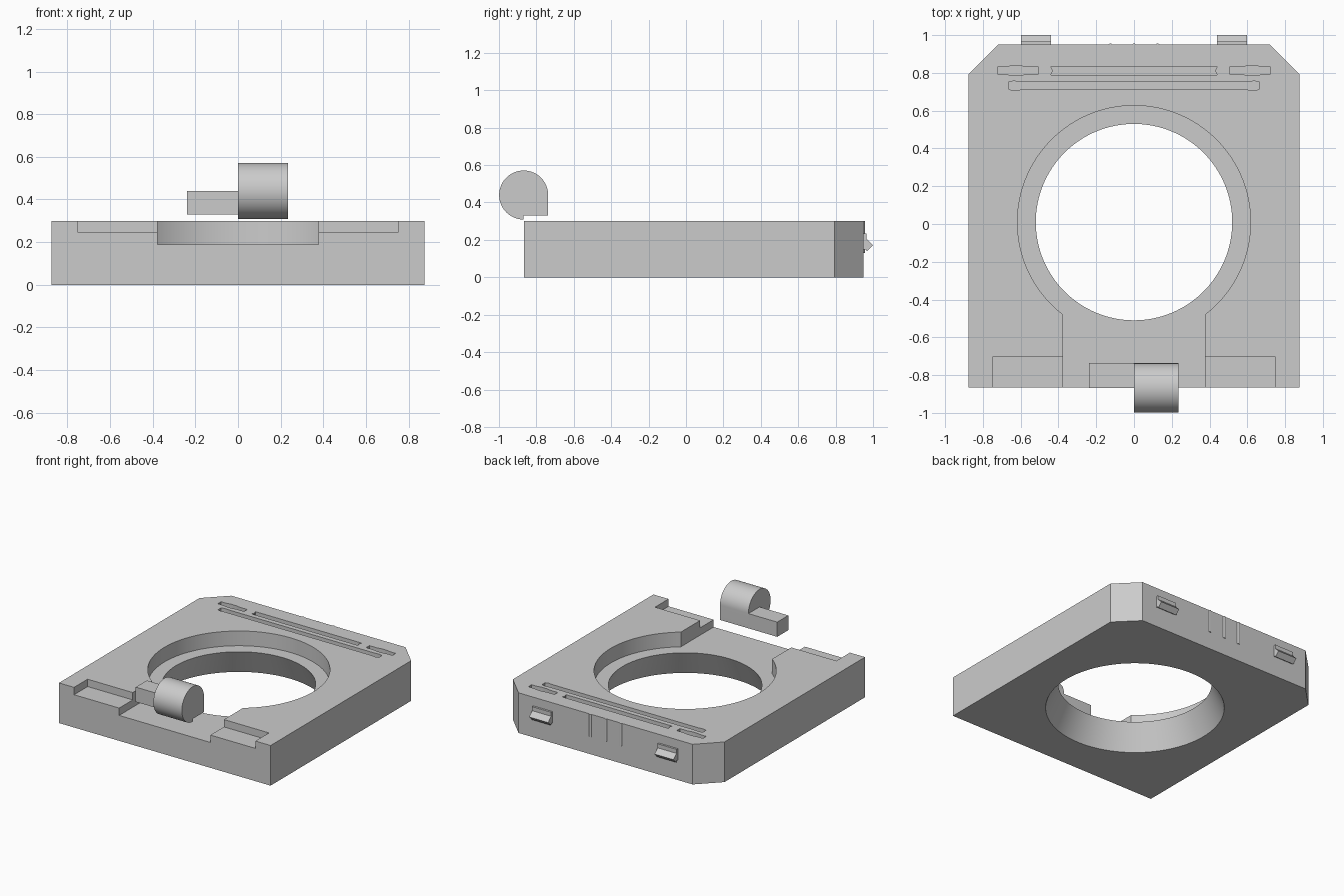
import bpy, bmesh
from math import asin, cos, sin, pi
from mathutils import Vector

cube = bpy.data.objects.get("Cube")
if cube:
    bpy.data.objects.remove(cube, do_unlink=True)

grey = bpy.data.materials.new("plain grey")
grey.use_nodes = True
colour = (0.6, 0.6, 0.6, 1)
grey.diffuse_color = colour
grey.node_tree.nodes["Principled BSDF"].inputs["Base Color"].default_value = colour


def prism(name, outline, lo, hi, axis="z"):
    """Extrude an outline along z (points x, y) or along x (points y, z)."""
    place = (lambda p, t: (p[0], p[1], t)) if axis == "z" else (lambda p, t: (t, p[0], p[1]))
    bm = bmesh.new()
    face = bm.faces.new([bm.verts.new(place(p, lo)) for p in outline])
    ext = bmesh.ops.extrude_face_region(bm, geom=[face])
    shift = Vector(place((0, 0), hi - lo))
    bmesh.ops.translate(bm, vec=shift,
                        verts=[v for v in ext["geom"] if isinstance(v, bmesh.types.BMVert)])
    return finish(name, bm)


def finish(name, bm):
    bmesh.ops.recalc_face_normals(bm, faces=bm.faces)
    mesh = bpy.data.meshes.new(name)
    bm.to_mesh(mesh)
    bm.free()
    mesh.materials.append(grey)
    ob = bpy.data.objects.new(name, mesh)
    bpy.context.collection.objects.link(ob)
    return ob


def rect(x0, x1, y0, y1):
    return [(x0, y0), (x1, y0), (x1, y1), (x0, y1)]


def arc(cx, cy, r, a0, a1, n):
    return [(cx + r * cos(a0 + (a1 - a0) * i / n), cy + r * sin(a0 + (a1 - a0) * i / n))
            for i in range(n + 1)]


def activate(ob):
    bpy.ops.object.select_all(action="DESELECT")
    ob.select_set(True)
    bpy.context.view_layer.objects.active = ob


def cut(target, cutter):
    cutter.hide_render = True
    mod = target.modifiers.new("cut", "BOOLEAN")
    mod.operation, mod.solver, mod.object = "DIFFERENCE", "EXACT", cutter
    activate(target)
    bpy.ops.object.modifier_apply(modifier=mod.name)
    bpy.data.objects.remove(cutter, do_unlink=True)


def smooth(ob):
    activate(ob)
    bpy.ops.object.shade_smooth_by_angle(angle=pi / 6)


def slot(name, y, halves):
    """Slot cutter from (x, half width) stations."""
    top = [(x, y + w) for x, w in halves]
    bottom = [(x, y - w) for x, w in reversed(halves) if w > 0]
    return prism(name, top + bottom, TOP - 0.05, TOP + 0.1)


TOP, FLOOR, FRONT, BACK = 0.3, 0.19, -0.865, 0.95
HOLE_Y, SIDE = 0.01, 0.875

# Plate with chamfered back corners
body = prism("base_plate", [(-SIDE, FRONT), (SIDE, FRONT), (SIDE, 0.795), (0.72, BACK),
                            (-0.72, BACK), (-SIDE, 0.795)], 0, TOP)

# Round recess running out through the front channel
r, half = 0.617, 0.377
a = asin(half / r)
keyhole = arc(0, HOLE_Y, r, -pi / 2 + a, 1.5 * pi - a, 112) + [(-half, -1.1), (half, -1.1)]
cut(body, prism("recess_cutter", keyhole, FLOOR, 0.5))

# Shallow steps beside the channel
cut(body, prism("step_cutter", rect(-0.75, 0.75, -1.1, -0.705), 0.245, 0.5))

# Through hole flaring towards the underside
bm = bmesh.new()
bmesh.ops.create_cone(bm, cap_ends=True, segments=128, radius1=0.65, radius2=0.493, depth=0.35)
bmesh.ops.translate(bm, verts=bm.verts, vec=(0, HOLE_Y, 0.075))
cut(body, finish("hole_cutter", bm))

# Narrow slots along the back
cut(body, slot("middle_slot", 0.812, [(-0.43, 0), (-0.44, 0.022), (0.44, 0.022), (0.43, 0)]))
cut(body, slot("long_slot", 0.732, [(-0.665, 0.018), (-0.64, 0.025), (-0.6, 0.021),
                                    (0.6, 0.021), (0.64, 0.025), (0.665, 0.018)]))
bump = [(0.505, 0.019), (0.57, 0.019), (0.6, 0.025), (0.65, 0.025), (0.68, 0.019), (0.722, 0.019)]
for s in (-1, 1):
    cut(body, slot("short_slot", 0.812, [(s * x, w) for x, w in bump]))
smooth(body)

# Latch clips on the back face
clip = [(0.94, 0.235), (0.965, 0.235), (0.965, 0.205), (1.0, 0.171),
        (0.968, 0.139), (0.962, 0.15), (0.94, 0.15)]
for side, x in (("left", 0.44), ("right", -0.597)):
    prism(side + "_clip", clip, x, x + 0.157, "x")

# Fine grip ridges on the back face
for i in (-1, 0, 1):
    smooth(prism("grip_ridge", arc(i * 0.125, BACK - 0.006, 0.012, 0, pi, 10), 0.13, TOP))

# Latch pin: a knob with a squared lower back corner, and a bar beside it
Y, Z, R = -0.868, 0.44, 0.131
BAR_BACK, BAR_LOW = Y + R, 0.33
knob = arc(Y, Z, R, 0, 1.5 * pi, 72) + [(Y, BAR_LOW), (BAR_BACK, BAR_LOW)]
smooth(prism("latch_knob", knob, 0, 0.235, "x"))
prism("latch_bar", rect(Y, BAR_BACK, BAR_LOW, Z), -0.238, 0, "x")
